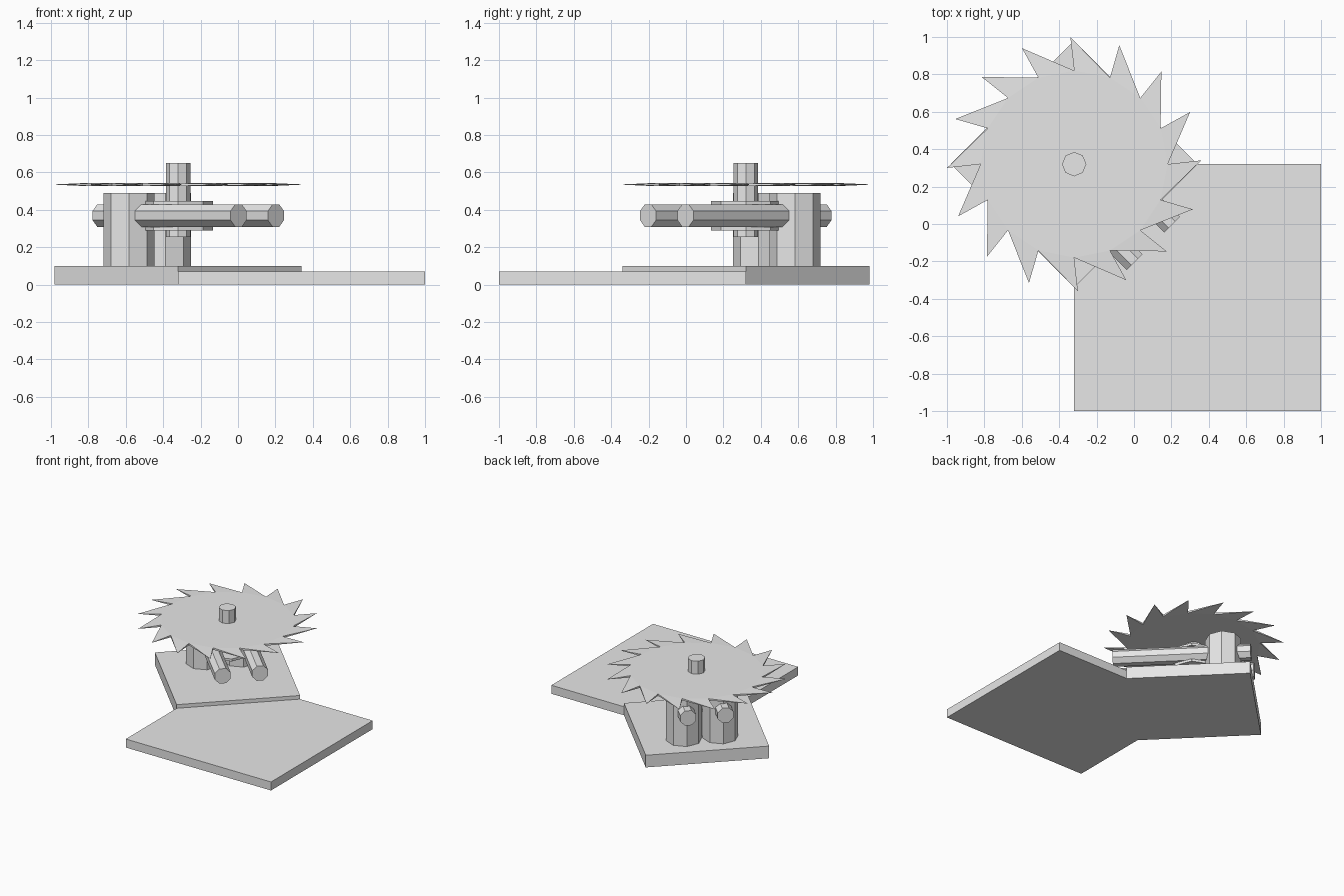
import bpy, bmesh
from math import sin, cos, pi, radians, sqrt
from mathutils import Matrix

cube = bpy.data.objects.get("Cube")
if cube:
    bpy.data.objects.remove(cube, do_unlink=True)

grey = bpy.data.materials.new("light_grey")
grey.use_nodes = True
colour = (0.8, 0.8, 0.8, 1)
grey.diffuse_color = colour
grey.node_tree.nodes["Principled BSDF"].inputs["Base Color"].default_value = colour

C = (-0.32, 0.32)      # axis of the blade
ROD_Z, ROD_R = 0.369, 0.065


def finish(bm, name):
    bmesh.ops.recalc_face_normals(bm, faces=bm.faces)
    mesh = bpy.data.meshes.new(name)
    bm.to_mesh(mesh)
    bm.free()
    mesh.materials.append(grey)
    obj = bpy.data.objects.new(name, mesh)
    bpy.context.collection.objects.link(obj)
    return obj


def prism(name, x, y, z0, z1, radius, sides=8, turn=0):
    """Upright prism with a corner on the x axis, turned about z."""
    bm = bmesh.new()
    place = Matrix.Translation((x, y, (z0 + z1) / 2)) @ Matrix.Rotation(turn, 4, 'Z')
    bmesh.ops.create_cone(bm, cap_ends=True, segments=sides, radius1=radius,
                          radius2=radius, depth=z1 - z0, matrix=place)
    return finish(bm, name)


def rod(name, start, end):
    """Level octagonal bar with a flat side on top."""
    dx, dy = end[0] - start[0], end[1] - start[1]
    bm = bmesh.new()
    axis = Matrix.Rotation(pi / 4, 4, 'Z') @ Matrix.Rotation(pi / 2, 4, 'X')
    place = (Matrix.Translation(((start[0] + end[0]) / 2, (start[1] + end[1]) / 2, ROD_Z))
             @ axis @ Matrix.Rotation(pi / 8, 4, 'Z'))
    bmesh.ops.create_cone(bm, cap_ends=True, segments=8, radius1=ROD_R, radius2=ROD_R,
                          depth=sqrt(dx * dx + dy * dy), matrix=place)
    return finish(bm, name)


def saw_blade(teeth=16, root=0.5, tip=0.68, z=0.535, half=0.008):
    """Thin disc whose teeth taper to raked points."""
    bm = bmesh.new()
    step = 2 * pi / teeth

    def vert(r, a, h):
        return bm.verts.new((C[0] + r * cos(a), C[1] + r * sin(a), h))

    upper = [vert(root, i * step, z + half) for i in range(teeth)]
    lower = [vert(root, i * step, z - half) for i in range(teeth)]
    bm.faces.new(upper)
    bm.faces.new(lower[::-1])
    for i in range(teeth):
        j = (i + 1) % teeth
        point = vert(tip, (i + 1) * step + radians(1.7), z)
        loop = [upper[i], upper[j], lower[j], lower[i]]
        for k in range(4):
            bm.faces.new((loop[k], loop[(k + 1) % 4], point))
    return finish(bm, "saw_blade")


# Bases: a large square and a smaller one turned by 45 degrees
prism("large_base", 0.34, -0.34, 0, 0.07, 0.66 * sqrt(2), 4, pi / 4)
prism("small_base", *C, 0, 0.1, 0.66, 4)

# Two posts carrying two rods, mirrored across the diagonal
post, front, back = (-0.583, 0.388), (0.003, -0.203), (-0.735, 0.535)
for side, flip in (("right", False), ("left", True)):
    p, f, b = [(-q[1], -q[0]) if flip else q for q in (post, front, back)]
    prism(side + "_post", *p, 0.1, 0.49, 0.136)
    rod(side + "_rod", f, b)

# Shaft with a collar above and below the rods
prism("shaft", *C, 0.255, 0.65, 0.065)
prism("upper_collar", *C, 0.428, 0.448, 0.187)
prism("lower_collar", *C, 0.289, 0.309, 0.187)
saw_blade()
